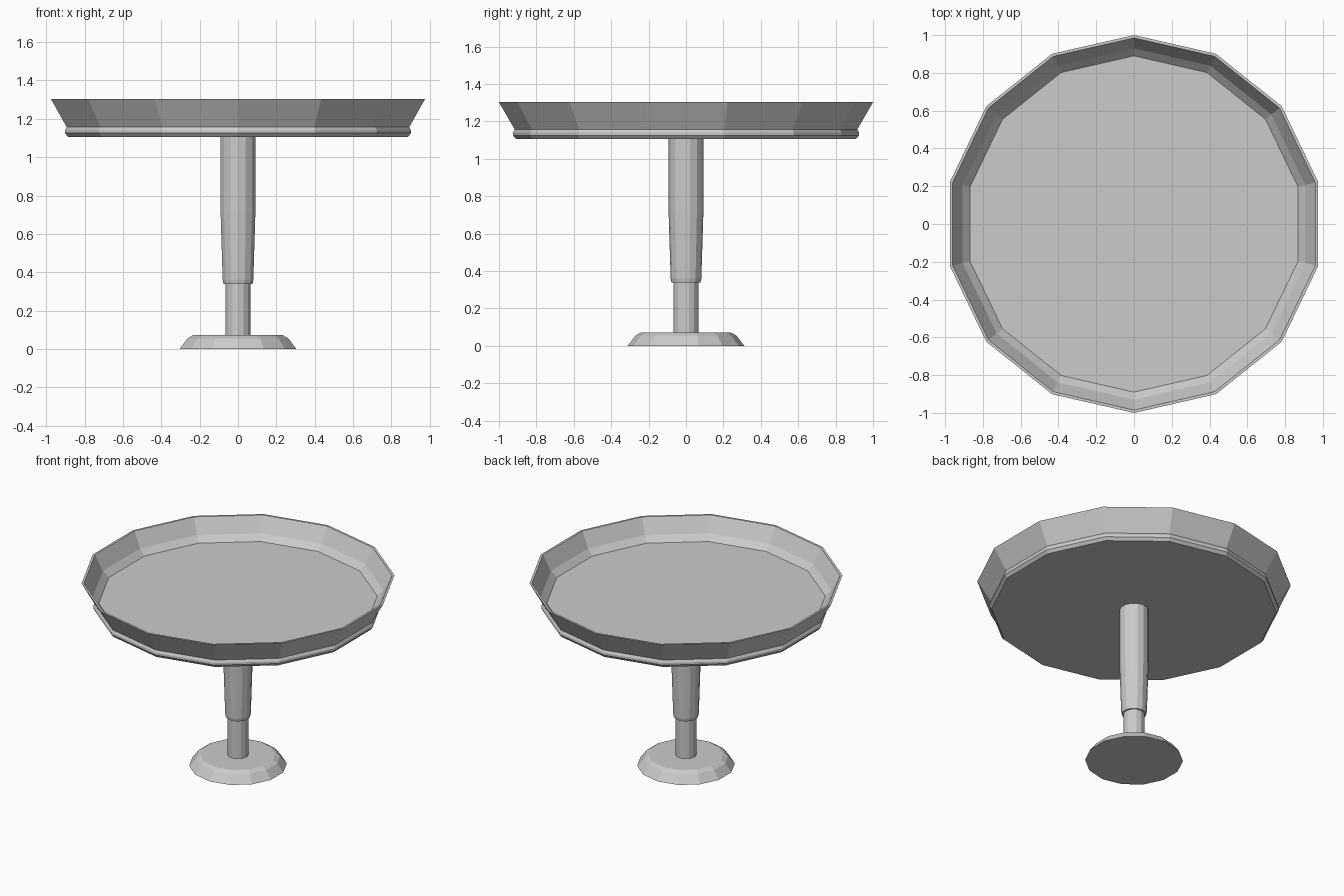
import bpy
import math

SIDES = 14

cube = bpy.data.objects.get("Cube")
if cube:
    bpy.data.objects.remove(cube, do_unlink=True)

# Single plain grey for the whole table
grey = bpy.data.materials.new("light_grey")
grey.use_nodes = True
colour = (0.6, 0.6, 0.6, 1)
grey.diffuse_color = colour
grey.node_tree.nodes["Principled BSDF"].inputs["Base Color"].default_value = colour


def lathe(name, profile):
    """Turn a (radius, height) profile around z, closing both ends with a flat cap."""
    verts, faces = [], []
    for radius, z in profile:
        for i in range(SIDES):
            a = math.pi / 2 + math.tau * i / SIDES
            verts.append((radius * math.cos(a), radius * math.sin(a), z))
    for r in range(len(profile) - 1):
        low, high = r * SIDES, (r + 1) * SIDES
        for i in range(SIDES):
            j = (i + 1) % SIDES
            faces.append((low + i, low + j, high + j, high + i))
    faces.append(tuple(reversed(range(SIDES))))
    faces.append(tuple(range(len(verts) - SIDES, len(verts))))
    mesh = bpy.data.meshes.new(name)
    mesh.from_pydata(verts, [], faces)
    mesh.materials.append(grey)
    obj = bpy.data.objects.new(name, mesh)
    bpy.context.collection.objects.link(obj)
    return obj


# Foot with a bevelled top edge
lathe("foot", [(0.312, 0), (0.27, 0.055), (0.24, 0.072)])

# Thin lower post
lathe("lower_post", [(0.067, 0.06), (0.067, 0.36)])

# Thicker upper sleeve, tapering towards its lower end
lathe("upper_sleeve", [(0.078, 0.34), (0.082, 0.36), (0.093, 0.71), (0.093, 1.11)])

# Tray: flat underside, small bead, flared wall, thin lip and recessed floor
lathe("tray", [(0.908, 1.105), (0.925, 1.125), (0.925, 1.14), (0.916, 1.157),
               (1.0, 1.303), (0.985, 1.303), (0.93, 1.20), (0.89, 1.16)])
